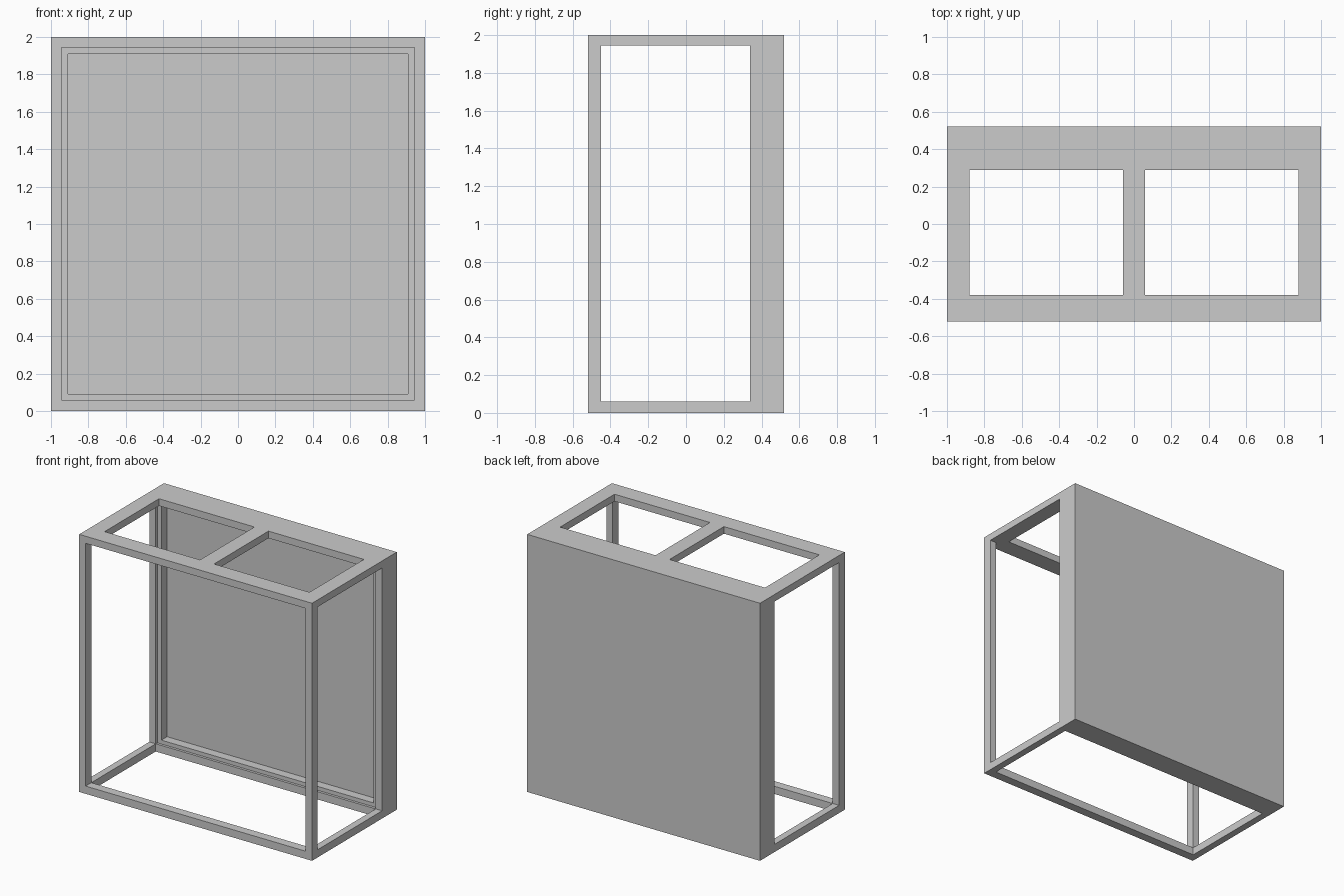
import bpy

if "Cube" in bpy.data.objects:
    bpy.data.objects.remove(bpy.data.objects["Cube"])


def box(name, x0, x1, y0, y1, z0, z1):
    bpy.ops.mesh.primitive_cube_add(size=1, location=((x0 + x1) / 2, (y0 + y1) / 2, (z0 + z1) / 2))
    ob = bpy.context.object
    ob.name = name
    ob.scale = (x1 - x0, y1 - y0, z1 - z0)
    bpy.ops.object.transform_apply(location=True, rotation=False, scale=True)
    return ob


# Solid outer block, carved into an open frame
frame = box("cabinet_frame", -1, 1, -0.52, 0.52, 0, 2)

cuts = [
    # main cavity open to the front, then the deeper back recess
    ("cavity", -0.945, 0.945, -0.7, 0.36, 0.06, 1.945),
    ("back_recess", -0.91, 0.91, 0.2, 0.43, 0.09, 1.91),
    # side and bottom openings
    ("side_opening", -1.2, 1.2, -0.45, 0.34, 0.06, 1.945),
    ("bottom_opening", -0.945, 0.945, -0.45, 0.34, -0.2, 0.5),
]
# two top openings with a centre bar between
for side, s in (("left", -1), ("right", 1)):
    a, b = sorted((s * 0.06, s * 0.88))
    cuts.append((side + "_top_opening", a, b, -0.38, 0.288, 1.5, 2.2))

for name, *dims in cuts:
    cutter = box(name + "_cutter", *dims)
    bpy.context.view_layer.objects.active = frame
    mod = frame.modifiers.new(name, 'BOOLEAN')
    mod.operation = 'DIFFERENCE'
    mod.solver = 'EXACT'
    mod.object = cutter
    bpy.ops.object.modifier_apply(modifier=mod.name)
    bpy.data.objects.remove(cutter, do_unlink=True)
